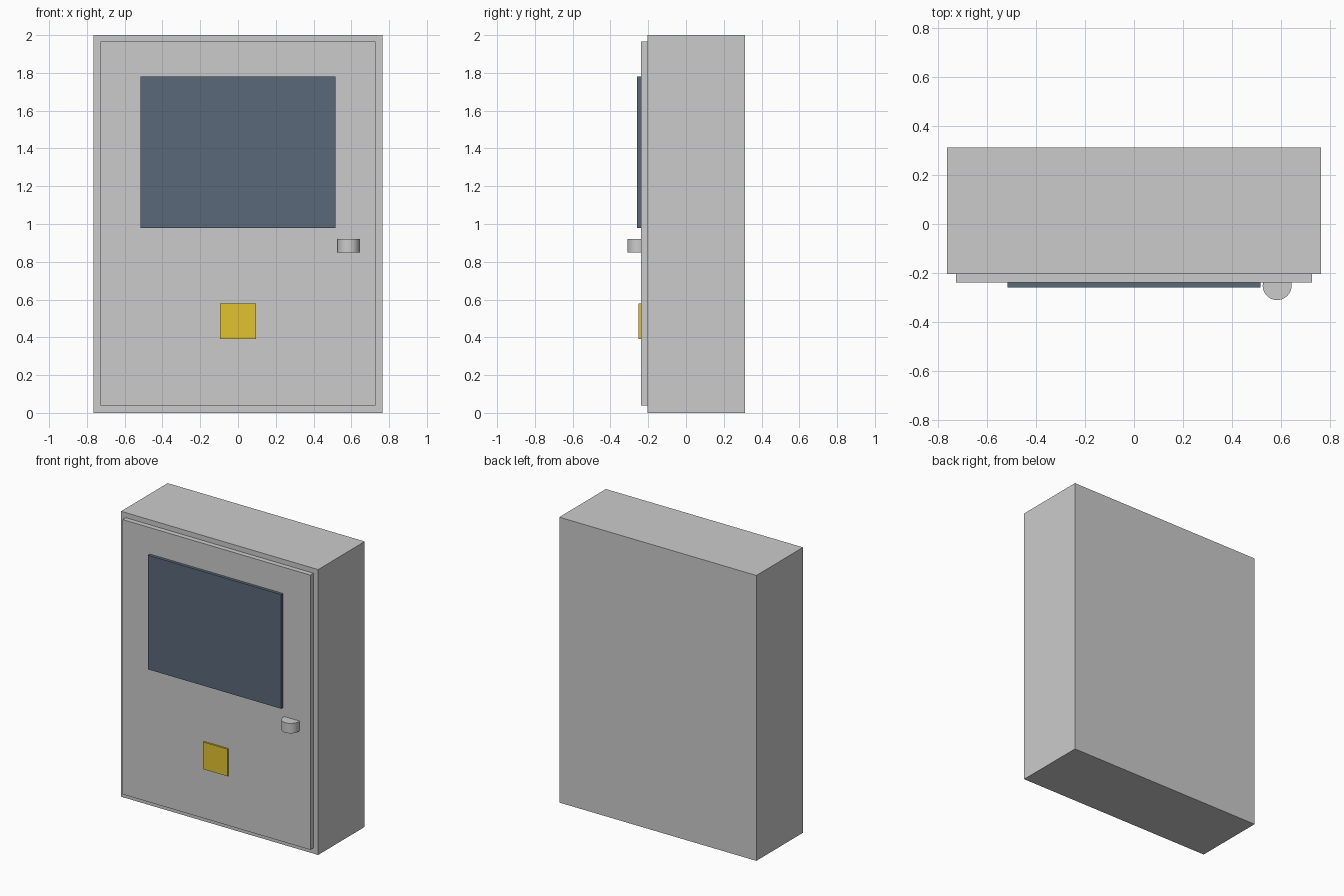
import bpy
import math

if "Cube" in bpy.data.objects:
    bpy.data.objects.remove(bpy.data.objects["Cube"])


def material(name, colour):
    mat = bpy.data.materials.new(name)
    mat.diffuse_color = (*colour, 1)
    mat.use_nodes = True
    mat.node_tree.nodes["Principled BSDF"].inputs["Base Color"].default_value = mat.diffuse_color
    return mat


def box(name, x, y, z, mat=None):
    """Box spanning the (min, max) ranges on each axis."""
    bpy.ops.mesh.primitive_cube_add(size=1, location=[sum(r) / 2 for r in (x, y, z)])
    ob = bpy.context.object
    ob.name = name
    ob.scale = [r[1] - r[0] for r in (x, y, z)]
    bpy.ops.object.transform_apply(location=False, rotation=False, scale=True)
    if mat:
        ob.data.materials.append(mat)
    return ob


glass = material("dark_glass", (0.10, 0.14, 0.19))
yellow = material("warning_yellow", (0.75, 0.55, 0.03))

# Cabinet shell and the door standing proud of its front
box("cabinet_body", (-0.764, 0.764), (-0.204, 0.312), (0, 2))
box("door", (-0.728, 0.728), (-0.239, -0.204), (0.04, 1.965))

# Window panel and warning plate on the door
box("window_panel", (-0.517, 0.517), (-0.26, -0.239), (0.98, 1.78), glass)
box("warning_plate", (-0.094, 0.094), (-0.251, -0.239), (0.39, 0.58), yellow)

# Round latch, partly sunk into the door
bpy.ops.mesh.primitive_cylinder_add(vertices=32, radius=0.059, depth=0.07,
                                    location=(0.585, -0.252, 0.885))
latch = bpy.context.object
latch.name = "door_latch"
bpy.ops.object.shade_smooth_by_angle(angle=math.radians(30))
